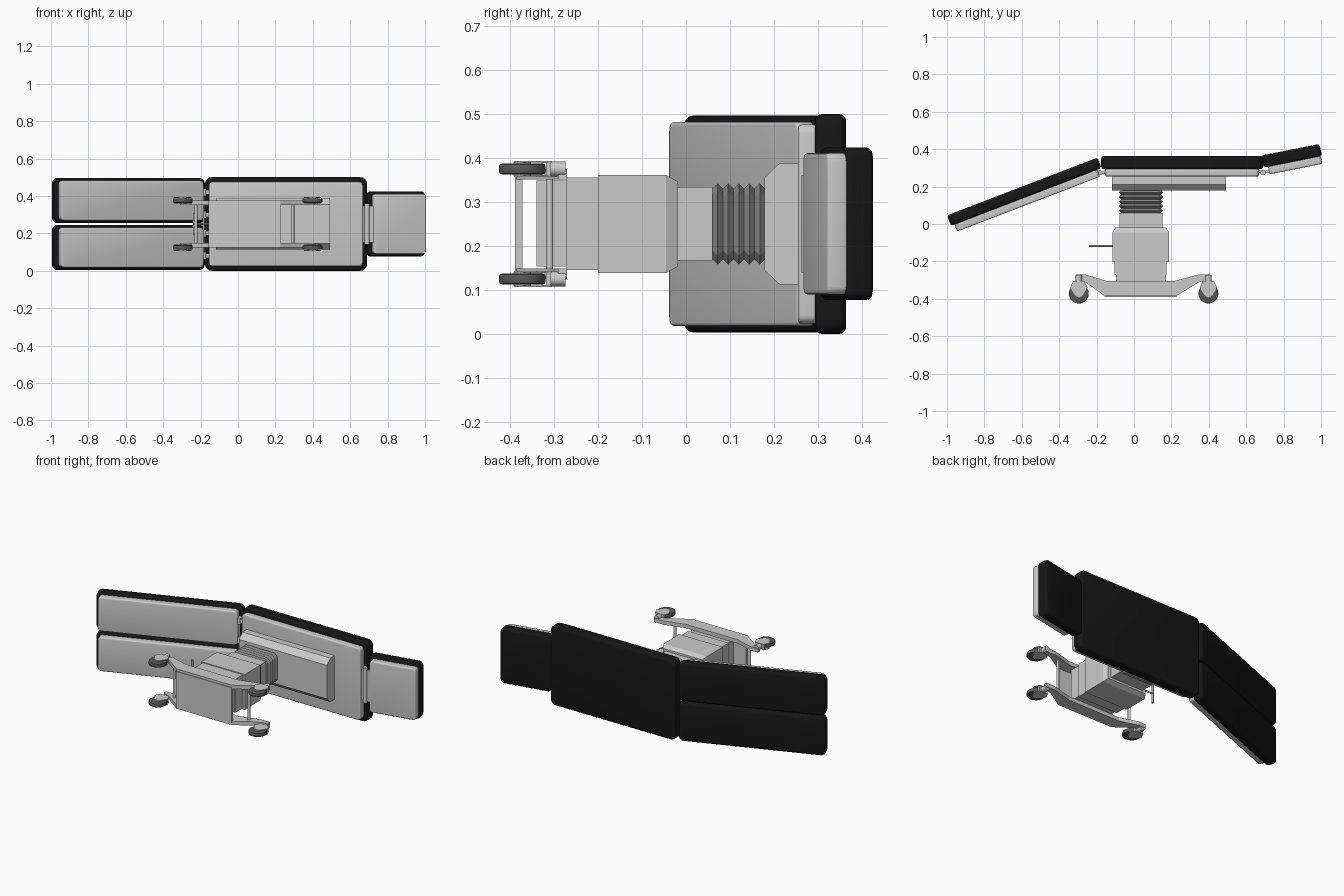
import bpy, bmesh, math
from mathutils import Matrix, Vector

if "Cube" in bpy.data.objects:
    bpy.data.objects.remove(bpy.data.objects["Cube"])

ZC = 0.25  # mid-plane of the table width


def material(name, v):
    m = bpy.data.materials.new(name)
    m.diffuse_color = (v, v, v, 1)
    m.use_nodes = True
    m.node_tree.nodes["Principled BSDF"].inputs["Base Color"].default_value = m.diffuse_color
    return m


BLACK = material("cushion_black", 0.008)
RUBBER = material("wheel_rubber", 0.1)
BELLOWS = material("bellows_grey", 0.25)


def finish(name, bm, mat=None, smooth=False):
    bmesh.ops.recalc_face_normals(bm, faces=bm.faces)
    me = bpy.data.meshes.new(name)
    bm.to_mesh(me)
    bm.free()
    ob = bpy.data.objects.new(name, me)
    bpy.context.collection.objects.link(ob)
    if mat:
        me.materials.append(mat)
    if smooth:
        bpy.context.view_layer.objects.active = ob
        ob.select_set(True)
        bpy.ops.object.shade_smooth_by_angle(angle=math.radians(40))
        ob.select_set(False)
    return ob


def pad(name, x, y, z, corner=0.0, edge=0.0, mat=None, origin=(0, 0), angle=0):
    """Box from ranges, rounded plan corners and rims, turned about z at origin."""
    bm = bmesh.new()
    bmesh.ops.create_cube(bm, size=1)
    for v in bm.verts:
        v.co = Vector([a + (b - a) * (c + 0.5) for (a, b), c in zip((x, y, z), v.co)])
    if corner:
        es = [e for e in bm.edges if abs(e.verts[0].co.y - e.verts[1].co.y) > 1e-5]
        bmesh.ops.bevel(bm, geom=es, offset=corner, segments=5, profile=0.5, affect='EDGES')
    if edge:
        es = [e for e in bm.edges if abs(e.verts[0].co.y - e.verts[1].co.y) < 1e-5]
        bmesh.ops.bevel(bm, geom=es, offset=edge, segments=3, profile=0.5, affect='EDGES')
    bm.transform(Matrix.Translation((*origin, 0)) @ Matrix.Rotation(math.radians(angle), 4, 'Z'))
    return finish(name, bm, mat, bool(corner))


def loft(name, rings, chamfer=0.0, mat=None):
    """Stack of chamfered rectangles (y, x0, x1, z0, z1) joined along y."""
    bm = bmesh.new()
    loops = []
    for y, x0, x1, z0, z1 in rings:
        c = chamfer
        pts = [(x0, z0), (x1, z0), (x1, z1), (x0, z1)]
        if c:
            pts = [(x0 + c, z0), (x1 - c, z0), (x1, z0 + c), (x1, z1 - c),
                   (x1 - c, z1), (x0 + c, z1), (x0, z1 - c), (x0, z0 + c)]
        loops.append([bm.verts.new((px, y, pz)) for px, pz in pts])
    for a, b in zip(loops, loops[1:]):
        n = len(a)
        for i in range(n):
            bm.faces.new((a[i], a[(i + 1) % n], b[(i + 1) % n], b[i]))
    bm.faces.new(loops[0])
    bm.faces.new(loops[-1])
    return finish(name, bm, mat)


def prism(name, pts, z0, z1, mat=None):
    """xy profile extruded along z."""
    bm = bmesh.new()
    f = bm.faces.new([bm.verts.new((x, y, z0)) for x, y in pts])
    r = bmesh.ops.extrude_face_region(bm, geom=[f])
    vs = [g for g in r['geom'] if isinstance(g, bmesh.types.BMVert)]
    bmesh.ops.translate(bm, verts=vs, vec=(0, 0, z1 - z0))
    return finish(name, bm, mat)


def rod(name, p, q, r, mat=None, bevel=0.0, seg=24):
    p, q = Vector(p), Vector(q)
    bm = bmesh.new()
    bmesh.ops.create_cone(bm, cap_ends=True, segments=seg, radius1=r, radius2=r, depth=(q - p).length)
    if bevel:
        es = [e for e in bm.edges if abs(e.verts[0].co.z - e.verts[1].co.z) < 1e-6]
        bmesh.ops.bevel(bm, geom=es, offset=bevel, segments=2, profile=0.5, affect='EDGES')
    rot = (q - p).to_track_quat('Z', 'Y').to_matrix().to_4x4()
    bm.transform(Matrix.Translation((p + q) / 2) @ rot)
    return finish(name, bm, mat, True)


# Body section
pad("body_cushion", (-0.176, 0.69), (0.293, 0.364), (0, 0.5), 0.035, 0.016, BLACK)
pad("body_tray", (-0.155, 0.668), (0.255, 0.298), (0.024, 0.476), 0.02, 0.007)

# Head section, tilted up
head = dict(origin=(0.68, 0.366), angle=11.2)
pad("head_cushion", (0, 0.318), (-0.066, 0), (0.077, 0.424), 0.025, 0.015, BLACK, **head)
pad("head_tray", (0.024, 0.312), (-0.107, -0.06), (0.09, 0.411), 0.018, 0.007, **head)

# Two leg sections, sloping down
leg = dict(origin=(-1.0, 0.046), angle=21)
for side, z0, z1 in (("near", 0.004, 0.245), ("far", 0.255, 0.496)):
    pad(f"leg_cushion_{side}", (0, 0.863), (-0.06, 0), (z0, z1), 0.03, 0.015, BLACK, **leg)
    pad(f"leg_tray_{side}", (0.02, 0.838), (-0.1, -0.055), (z0 + 0.014, z1 - 0.014), 0.02, 0.007, **leg)

# Hinges between sections
for i, z in enumerate((0.08, 0.20, 0.30, 0.42)):
    rod(f"leg_hinge_pin_{i}", (-0.183, 0.275, z - 0.02), (-0.183, 0.275, z + 0.02), 0.014)
    pad(f"leg_hinge_bar_{i}", (-0.22, -0.14), (0.267, 0.281), (z - 0.012, z + 0.012))
rod("leg_hinge_axle", (-0.183, 0.275, 0.06), (-0.183, 0.275, 0.44), 0.006)
rod("head_hinge_axle", (0.69, 0.275, 0.14), (0.69, 0.275, 0.36), 0.014)
pad("head_hinge_plate", (0.65, 0.73), (0.272, 0.286), (0.15, 0.345))

# Slide housing under the body
loft("slide_housing", [(0.178, -0.118, 0.492, 0.145, 0.355), (0.212, -0.118, 0.492, 0.113, 0.388),
                       (0.258, -0.118, 0.492, 0.113, 0.388)])

# Lifting column with bellows
loft("column_foot", [(-0.34, -0.095, 0.17, 0.153, 0.349), (-0.273, -0.095, 0.17, 0.153, 0.349)])
loft("column_lower", [(-0.273, -0.105, 0.175, 0.146, 0.356), (-0.2, -0.105, 0.175, 0.146, 0.356)])
loft("column_body", [(-0.2, -0.115, 0.187, 0.139, 0.361), (-0.045, -0.115, 0.187, 0.139, 0.361),
                     (-0.018, -0.1, 0.172, 0.154, 0.346)])
loft("column_upper", [(-0.018, -0.077, 0.152, 0.167, 0.334), (0.06, -0.077, 0.152, 0.167, 0.334)])
folds = []
for i in range(11):
    d = 0.012 if i % 2 == 0 else 0.0
    folds.append((0.06 + i * 0.012, -0.082 + d, 0.157 - d, 0.158 + d, 0.342 - d))
loft("column_bellows", folds, 0.02, BELLOWS)

# Control lever
rod("control_lever", (-0.235, -0.118, ZC), (-0.11, -0.118, ZC), 0.005)
rod("lever_grip", (-0.235, -0.118, ZC - 0.06), (-0.235, -0.118, ZC + 0.06), 0.006)

# Base plate, side frames and cross rods
pad("base_plate", (-0.157, 0.227), (-0.389, -0.372), (0.14, 0.36))
frame = [(-0.31, -0.27), (-0.26, -0.27), (-0.145, -0.305), (0.215, -0.305), (0.345, -0.27), (0.41, -0.27),
         (0.41, -0.29), (0.34, -0.315), (0.227, -0.385), (-0.157, -0.385), (-0.255, -0.315), (-0.31, -0.29)]
for side, z in (("near", 0.137), ("far", 0.363)):
    prism(f"base_frame_{side}", frame, z - 0.012, z + 0.012)
for side, x in (("left", -0.225), ("right", 0.293)):
    rod(f"base_cross_rod_{side}", (x, -0.31, 0.135), (x, -0.31, 0.365), 0.008)

# Castors: tyre, hub, fork hood and swivel
for end, x in (("left", -0.295), ("right", 0.398)):
    for side, z in (("near", 0.125), ("far", 0.375)):
        n = f"{end}_{side}"
        y = -0.372
        rod(f"wheel_{n}", (x, y, z - 0.012), (x, y, z + 0.012), 0.053, RUBBER, 0.006, 40)
        rod(f"wheel_hub_{n}", (x, y, z - 0.015), (x, y, z + 0.015), 0.02)
        rod(f"castor_swivel_{n}", (x, -0.318, z), (x, -0.274, z), 0.017)
        s = -1 if end == "left" else 1
        hood = [(x - 0.03, -0.305), (x + 0.03, -0.305), (x + 0.046, -0.34),
                (x + 0.02, -0.382), (x, -0.39), (x - 0.02, -0.382), (x - 0.046, -0.34)]
        for k, dz in (("a", -0.0165), ("b", 0.0165)):
            prism(f"castor_fork_{n}_{k}", hood, z + dz - 0.002, z + dz + 0.002)
        pad(f"castor_bridge_{n}", (x - 0.03, x + 0.03), (-0.318, -0.308), (z - 0.018, z + 0.018))
